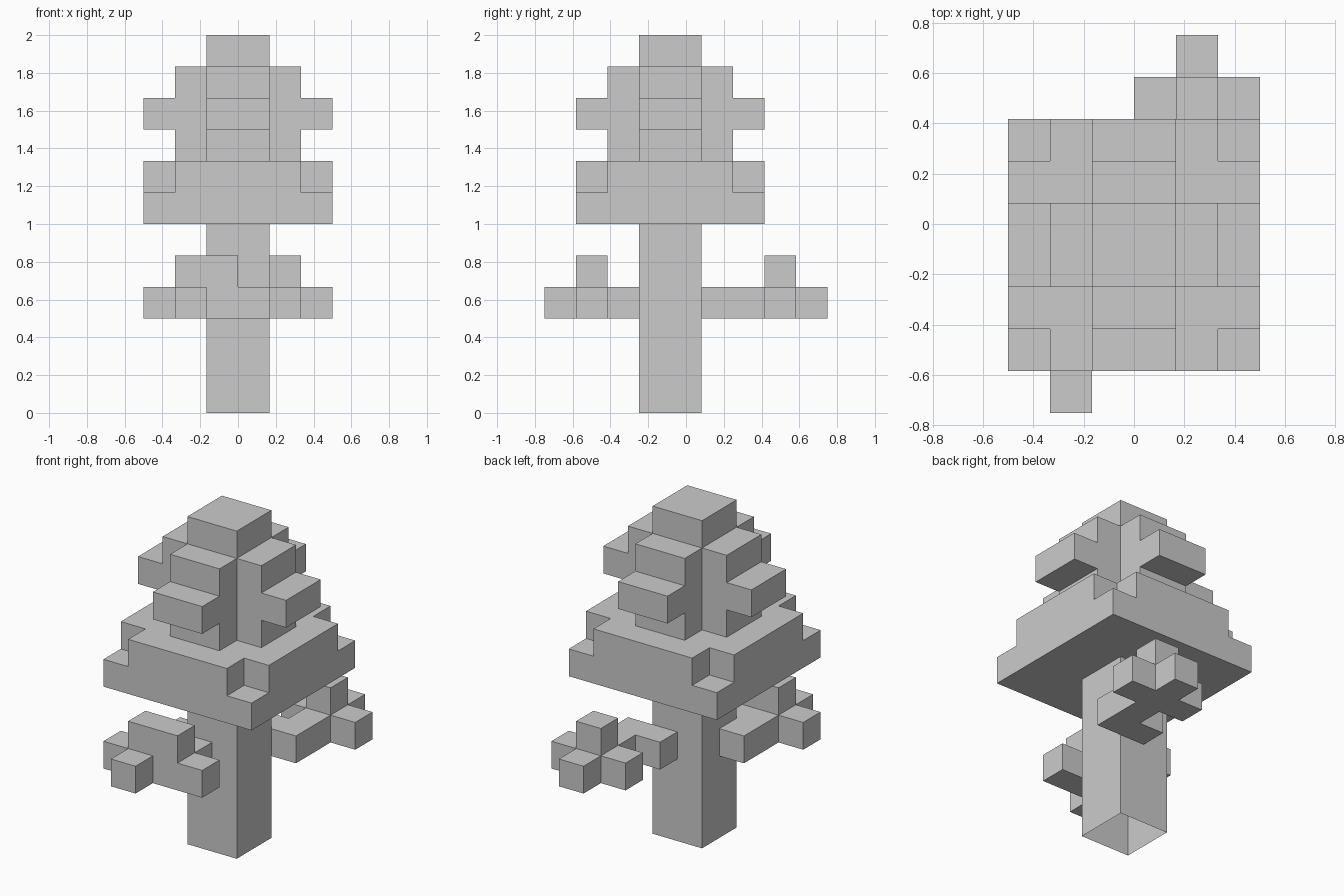
import bpy, bmesh
from itertools import product
from mathutils import Vector

if "Cube" in bpy.data.objects:
    bpy.data.objects.remove(bpy.data.objects["Cube"])

U = 1 / 6          # size of one block
Y0 = -0.5          # trunk axis in y, in blocks (parts below are laid out around it)


def block(x0, x1, y0, y1, z0, z1):
    """Set of unit cells filling a box."""
    return set(product(range(x0, x1), range(y0, y1), range(z0, z1)))


# trunk
parts = {"trunk": block(-1, 1, -1, 1, 0, 6)}

# wide lower leaves, upper layer loses its four corners
corners = {(x, y, 7) for x in (-3, 2) for y in (-3, 2)}
parts["lower_leaves"] = block(-3, 3, -3, 3, 6, 8) - corners

# cross-shaped upper leaves with a longer middle tier and a cap
upper = block(-1, 1, -1, 1, 8, 12)
for reach, z0, z1 in ((2, 8, 11), (3, 9, 10)):
    upper |= block(-reach, reach, -1, 1, z0, z1)
    upper |= block(-1, 1, -reach, reach, z0, z1)
parts["upper_leaves"] = upper

# front branch: arm, cross bar, tip and raised leaves
parts["front_branch"] = (block(-2, -1, -2, 0, 3, 4) | block(-1, 0, -2, -1, 3, 4)
                         | block(-3, 1, -3, -2, 3, 4) | block(-2, -1, -4, -3, 3, 4)
                         | block(-2, 0, -3, -2, 4, 5))

# back branch
parts["back_branch"] = (block(0, 1, 1, 2, 3, 4) | block(1, 2, 1, 3, 3, 4)
                        | block(0, 3, 3, 4, 3, 4) | block(1, 2, 4, 5, 3, 4)
                        | block(1, 2, 3, 4, 4, 5))

solid = set().union(*parts.values())


def skin(name, cells):
    """Mesh only the exposed cell faces, then merge coplanar ones."""
    bm = bmesh.new()
    for cell in cells:
        centre = Vector(cell) + Vector((0.5, 0.5 + Y0, 0.5))
        for axis, sign in product(range(3), (-1, 1)):
            step = [0, 0, 0]
            step[axis] = sign
            near = tuple(c + s for c, s in zip(cell, step))
            if near in solid or near[2] < 0:      # the trunk is open underneath
                continue
            n = Vector(step)
            a = Vector([float(i == (axis + 1) % 3) for i in range(3)])
            b = n.cross(a)
            quad = [(n + a * i + b * j) * 0.5 for i, j in ((1, 1), (-1, 1), (-1, -1), (1, -1))]
            bm.faces.new([bm.verts.new((centre + q) * U) for q in quad])
    bmesh.ops.remove_doubles(bm, verts=bm.verts, dist=1e-4)
    bmesh.ops.dissolve_limit(bm, angle_limit=0.01, verts=bm.verts, edges=bm.edges)
    mesh = bpy.data.meshes.new(name)
    bm.to_mesh(mesh)
    bm.free()
    bpy.context.collection.objects.link(bpy.data.objects.new(name, mesh))


for name, cells in parts.items():
    skin(name, cells)
